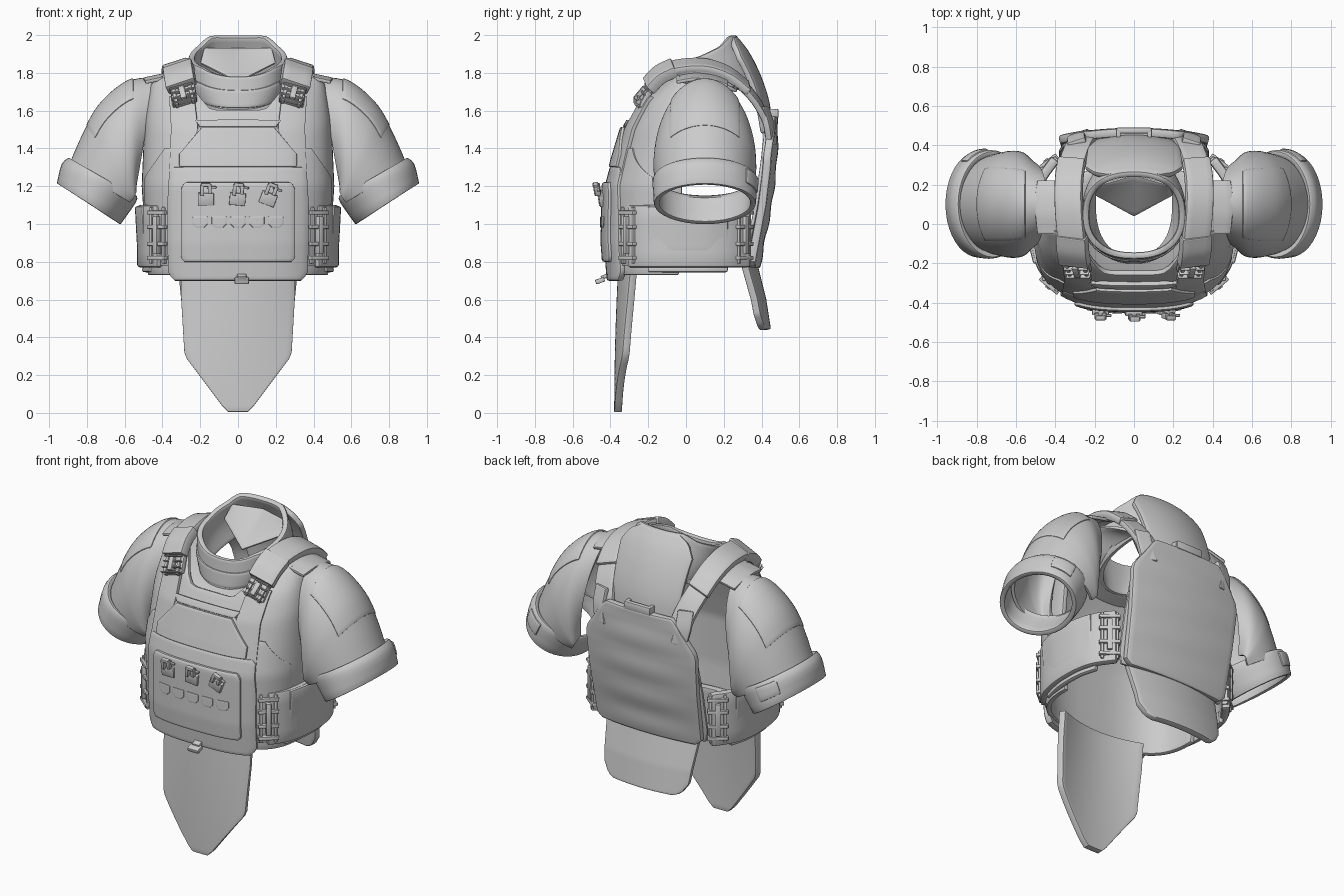
import bpy, bmesh, math
from mathutils import Vector, Matrix

if "Cube" in bpy.data.objects:
    bpy.data.objects.remove(bpy.data.objects["Cube"])


def tab(x, pts):
    """Piecewise linear lookup in (x, value) points."""
    if x <= pts[0][0]:
        return pts[0][1]
    for (a, p), (b, q) in zip(pts, pts[1:]):
        if x <= b:
            return p + (q - p) * (x - a) / (b - a)
    return pts[-1][1]


def spline(pts, t):
    """Catmull-Rom through equal-length tuples, t in 0..1."""
    s = min(max(t, 0), 1) * (len(pts) - 1)
    i = min(int(s), len(pts) - 2)
    f = s - i
    b, c = pts[i], pts[i + 1]
    a = pts[i - 1] if i else [2 * m - n for m, n in zip(b, c)]
    d = pts[i + 2] if i + 2 < len(pts) else [2 * n - m for m, n in zip(b, c)]
    return [.5 * (2 * q + (r - p) * f + (2 * p - 5 * q + 4 * r - w) * f * f
                  + (3 * q - p - 3 * r + w) * f ** 3) for p, q, r, w in zip(a, b, c, d)]


def finish(name, bm, thick=0, mirror=False, bevel=.008):
    bmesh.ops.remove_doubles(bm, verts=bm.verts, dist=1e-4)
    bmesh.ops.recalc_face_normals(bm, faces=bm.faces)
    me = bpy.data.meshes.new(name)
    bm.to_mesh(me)
    bm.free()
    ob = bpy.data.objects.new(name, me)
    bpy.context.collection.objects.link(ob)
    if thick:
        m = ob.modifiers.new("solid", 'SOLIDIFY')
        m.thickness, m.offset = thick, 0
    if bevel:
        m = ob.modifiers.new("bevel", 'BEVEL')
        m.width, m.segments, m.limit_method, m.angle_limit = bevel, 2, 'ANGLE', math.radians(50)
    if mirror:
        ob.modifiers.new("mirror", 'MIRROR').use_mirror_merge = False
    bpy.ops.object.select_all(action='DESELECT')
    ob.select_set(True)
    bpy.context.view_layer.objects.active = ob
    bpy.ops.object.convert(target='MESH')
    bpy.ops.object.shade_smooth_by_angle(angle=math.radians(40))
    return ob


def sheet(name, f, nu, nv, thick, mirror=False, bevel=.008):
    bm = bmesh.new()
    g = [[bm.verts.new(f(i / nu, j / nv)) for i in range(nu + 1)] for j in range(nv + 1)]
    for j in range(nv):
        for i in range(nu):
            bm.faces.new((g[j][i], g[j][i + 1], g[j + 1][i + 1], g[j + 1][i]))
    return finish(name, bm, thick, mirror, bevel)


def ribbon(name, path, wvec, thick, mirror=True, n=24):
    w = Vector(wvec)
    return sheet(name, lambda u, v: Vector(spline(path, v)) + w * (u - .5), 4, n, thick, mirror, thick * .3)


def boxes(name, parts, mat=Matrix(), mirror=False, bevel=.005):
    bm = bmesh.new()
    for loc, size in parts:
        bmesh.ops.create_cube(bm, size=1, matrix=mat @ Matrix.Translation(loc) @ Matrix.Diagonal((*size, 1)))
    return finish(name, bm, 0, mirror, bevel)


def place(loc, rx=0, ry=0, rz=0):
    r = [Matrix.Rotation(math.radians(a), 4, k) for a, k in ((rz, 'Z'), (ry, 'Y'), (rx, 'X'))]
    return Matrix.Translation(loc) @ r[0] @ r[1] @ r[2]


# Chest surface: superellipse plan with front depth, side depth and half width by height
YF = [(.7, -.375), (.9, -.39), (1.2, -.385), (1.35, -.345), (1.5, -.30), (1.65, -.22), (1.78, -.07)]
YB = [(.7, -.04), (1.2, -.02), (1.6, 0), (1.78, .05)]
AW = [(.7, .46), (1.2, .495), (1.55, .48), (1.78, .44)]
P = 2.86


def chest(x, z, off=0):
    r = min(abs(x) / tab(z, AW), 1)
    return tab(z, YB) + (tab(z, YF) - tab(z, YB)) * (1 - r ** P) ** (1 / P) - off


def back(x, z, off=0):
    return tab(z, [(.75, .365), (1.1, .433), (1.3, .458), (1.5, .467), (1.6, .46)]) - .22 * x * x + off


def panel(name, rows, off, thick, surf=chest, mirror=False, wave=0, nu=20, nv=24):
    """Panel lying on a surface; rows are (z, x left, x right)."""
    lo, hi = [(r[0], r[1]) for r in rows], [(r[0], r[2]) for r in rows]

    def f(u, v):
        z = rows[0][0] + (rows[-1][0] - rows[0][0]) * v
        a, b = tab(z, lo), tab(z, hi)
        x = a + (b - a) * u
        return x, surf(x, z, off + wave * math.sin(v * 26) * math.sin(math.pi * u)), z
    return sheet(name, f, nu, nv, thick, mirror, min(.012, thick * .35))


def sym(*rows):
    return [(z, -h, h) for z, h in rows]


# Soft under-vest wrapping the chest and sides
def vest(u, v):
    t = (u - .5) * math.pi
    s = math.copysign(abs(math.sin(t)) ** .7, t)
    top = tab(abs(s), [(.3, 1.6), (.65, 1.77), (.9, 1.78), (1, 1.74)])
    z = .73 + (top - .73) * v
    return tab(z, AW) * s, tab(z, YB) + (tab(z, YF) - tab(z, YB)) * max(math.cos(t), 0) ** .7, z


sheet("under_vest", vest, 48, 30, .03)

# Plate carrier front with straps, pockets and seams
panel("front_carrier", sym((.7, .33), (.74, .365), (1.1, .37), (1.28, .36), (1.3, .34)), .025, .04)
panel("upper_carrier", sym((1.27, .345), (1.4, .3), (1.53, .19), (1.545, .17)), .02, .03)
panel("chest_pocket", sym((1.3, .31), (1.37, .31), (1.5, .2), (1.51, .19)), .04, .025)
panel("front_pouch", sym((.8, .28), (.82, .3), (1.19, .3), (1.22, .28)), .045, .035)
panel("webbing_top", sym((1.51, .2), (1.55, .23)), .032, .02, nv=3)
panel("front_strap", [(1.25, .29, .36), (1.5, .21, .35), (1.67, .23, .36)], .022, .03, mirror=True)
panel("side_wing", [(.78, .35, .455), (1.18, .35, .485), (1.25, .35, .48), (1.4, .33, .38)], .012, .03, mirror=True)

# Row of soft loops and three clips on the pouch
for i in range(5):
    x = -.2 + i * .1
    panel(f"pouch_loop_{i}", [(.98, x - .02, x + .02), (1.0, x - .04, x + .04), (1.04, x - .04, x + .04)], .06, .014, nu=6, nv=6)
for i, x in enumerate((-.17, 0, .17)):
    boxes(f"clip_{i}", [((0, .012, -.03), (.085, .03, .065)), ((-.02, -.005, .02), (.02, .03, .06)),
                        ((.02, -.005, .025), (.02, .03, .05)), ((0, -.01, .05), (.05, .025, .02)),
                        ((.03, 0, .035), (.05, .015, .012))],
          place((x, chest(x, 1.16) - .08, 1.16), ry=(0, 5, 21)[i], rx=8), bevel=.004)
boxes("pull_tab", [((0, 0, 0), (.075, .05, .025)), ((0, .04, .012), (.05, .06, .02))], place((.02, -.455, .7), rx=20))


# Collar ring, low at the throat and peaked at the nape
def collar(u, v):
    a = u * 2 * math.pi
    k = (1 - math.cos(a)) / 2
    bot = tab(k, [(0, 1.59), (.5, 1.67), (1, 1.74)])
    top = tab(k, [(0, 1.78), (.15, 1.83), (.5, 1.88), (.8, 1.94), (.93, 1.995), (1, 1.995)])
    w = .205 + .04 * math.sin(min(v * 1.5, 1) * math.pi / 2)
    x = w * math.copysign(abs(math.sin(a)) ** .85, math.sin(a))
    y = .045 - (.225 - .02 * v) * math.copysign(abs(math.cos(a)) ** .85, math.cos(a))
    return x, y + (1 - v) * .11 * k, bot + (top - bot) * v


sheet("collar", collar, 56, 10, .035, bevel=.012)
sheet("collar_front_band", lambda u, v: (lambda p: (p[0] * 1.07, (p[1] - .04) * 1.07 + .04, p[2]))(
    collar((u - .5) * .5 % 1, .12 + .5 * v)), 24, 5, .02)


# Lining that dips to a point inside the nape
def lining(u, v):
    k = 1 - abs(2 * u - 1)
    return (u - .5) * (.36 + .04 * v), .25 - .05 * (1 - k) - (.05 + .16 * k) * v, 1.93 - (.08 + .1 * k) * v


sheet("collar_lining", lining, 16, 8, .015)


# Yoke joining the collar foot to the vest and straps
def yoke(u, v):
    a = (u - .5) * 4.4
    x, y, z = collar(a / (2 * math.pi) % 1, .06)
    s, c = math.sin(a), math.cos(a)
    q = (.33 * math.copysign(abs(s) ** .8, s), .06 - .32 * math.copysign(abs(c) ** .8, c),
         tab(-c, [(-1, 1.57), (-.6, 1.66), (0, 1.79), (.6, 1.7)]))
    return Vector((x, y, z)).lerp(Vector(q), v)


sheet("neck_yoke", yoke, 40, 5, .02)


# Nape guard sloping from the collar down behind the plate
def nape(u, v):
    x = (u - .5) * 2 * tab(v, [(0, .13), (.12, .2), (.3, .245), (.75, .23), (1, .2)])
    y, z = spline([(.255, 1.985), (.32, 1.9), (.38, 1.78), (.425, 1.64), (.445, 1.48)], v)
    return x, y - .9 * x * x, z


sheet("nape_guard", nape, 16, 20, .035, bevel=.012)

# Shoulder straps, pads and yokes
ribbon("shoulder_strap", [(.28, -.235, 1.63), (.295, -.18, 1.73), (.31, -.08, 1.80), (.33, .08, 1.825), (.33, .22, 1.785),
                          (.305, .34, 1.69), (.27, .42, 1.56), (.25, .44, 1.45)], (.13, 0, -.035), .035)
ribbon("shoulder_pad", [(.305, -.19, 1.75), (.315, -.09, 1.82), (.33, .08, 1.84), (.33, .22, 1.80),
                        (.315, .33, 1.715)], (.14, .01, -.045), .045)
ribbon("pad_front", [(.30, -.20, 1.73), (.31, -.14, 1.79), (.315, -.06, 1.83)], (.15, .02, -.05), .06)
ribbon("shoulder_bridge", [(.42, -.05, 1.765), (.43, .05, 1.78), (.43, .15, 1.77), (.42, .22, 1.745)], (.14, 0, -.03), .02)
ribbon("rear_webbing", [(.29, .41, 1.62), (.29, .44, 1.52), (.27, .455, 1.42)], (.09, -.03, 0), .035)

# Buckles: frame bars, cross bars and a centre post
BUCKLE = [((-.042, 0, 0), (.018, .035, .3)), ((.042, 0, 0), (.018, .035, .3))]
BUCKLE += [((0, -.006, z), (.12, .045, .022)) for z in (-.12, -.045, .045, .12)]
BUCKLE += [((0, -.015, 0), (.03, .04, .2)), ((0, .015, 0), (.07, .02, .28))]
boxes("front_buckle", BUCKLE, place((.42, -.30, .94), rz=40), True)
boxes("rear_buckle", BUCKLE, place((.43, .30, .94), rz=142), True)
boxes("shoulder_buckle", BUCKLE, place((.29, -.225, 1.68), rx=-38, ry=14) @ Matrix.Diagonal((1.05, 1, .4, 1)), True)

# Side cummerbund and its edge bands
SIDE = [(.41, -.30), (.475, -.2), (.505, -.06), (.505, .1), (.475, .22), (.40, .33)]
ribbon("cummerbund", [(x, y, .935) for x, y in SIDE], (0, 0, .33), .05)
ribbon("cummerbund_pouch", [(x + .01, y, .955) for x, y in SIDE[1:5]], (.015, 0, .28), .04)
ribbon("cummerbund_lower", [(x - .02, y, .78) for x, y in SIDE[1:5]], (-.01, 0, .07), .03)

# Back plate pocket, liner and grab handle
PLATE = ((.77, .32), (.8, .36), (1.34, .38), (1.38, .37), (1.55, .25), (1.57, .22))
panel("back_plate", sym(*PLATE), 0, .045, back, wave=.004, nv=48)
panel("back_liner", sym((.78, .36), (.85, .38), (1.1, .38), (1.3, .36), (1.5, .25)), -.03, .02, back)
boxes("grab_handle", [((0, .02, 0), (.18, .03, .05)), ((-.08, 0, 0), (.025, .05, .05)), ((.08, 0, 0), (.025, .05, .05))],
      place((0, .455, 1.585)), bevel=.008)

# Hanging groin and tail flaps
panel("groin_flap", sym((.005, .05), (.02, .07), (.29, .27), (.32, .28), (.6, .295), (.76, .295)), 0, .04,
      lambda x, z, o: -.36 + .02 * (z / .75) ** 2 + (.35 + .5 * z) * x * x)
panel("tail_flap", sym((.44, .2), (.46, .25), (.52, .29), (.82, .32)), 0, .04,
      lambda x, z, o: tab(z, [(.44, .43), (.6, .405), (.82, .35)]) - .5 * x * x)

# Sleeves lofted from tilted rings: top x,z  bottom x,z  half depth
RINGS = [(.44, 1.77, .55, 1.19, .2), (.58, 1.745, .548, 1.17, .25), (.72, 1.63, .55, 1.155, .262),
         (.81, 1.48, .555, 1.14, .258), (.89, 1.3, .575, 1.12, .245)]
CUFF = [(.885, 1.34, .55, 1.15, .255), (.92, 1.31, .555, 1.12, .262), (.945, 1.21, .635, 1.005, .255)]


def tube(rings, grow=1.0, amax=math.pi):
    """Point on a ring at angle a; amax below pi leaves the underarm side open."""
    e = math.cos(amax)

    def at(a, v):
        tx, tz, bx, bz, d = spline(rings, v)
        c = (2 * (math.cos(a) - e) / (1 - e) - 1) * grow
        return ((tx + bx) / 2 + (tx - bx) / 2 * c, .1 + d * math.sin(a) * grow, (tz + bz) / 2 + (tz - bz) / 2 * c)
    return at


OPEN = math.radians(122)
arm, cuff, patch = tube(RINGS, 1, OPEN), tube(CUFF), tube(RINGS, 1.035, OPEN)
sheet("sleeve", lambda u, v: arm((u * 2 - 1) * OPEN, v), 40, 20, .02, True)
sheet("sleeve_cuff", lambda u, v: cuff(u * 2 * math.pi, v), 40, 6, .03, True)
sheet("sleeve_patch", lambda u, v: patch((u - .5) * 1.5, .2 + .5 * v), 16, 12, .015, True)
sheet("cuff_tab", lambda u, v: tube(CUFF, 1.06)(.9 + u * .6, .3 + .5 * v), 8, 4, .015, True)
